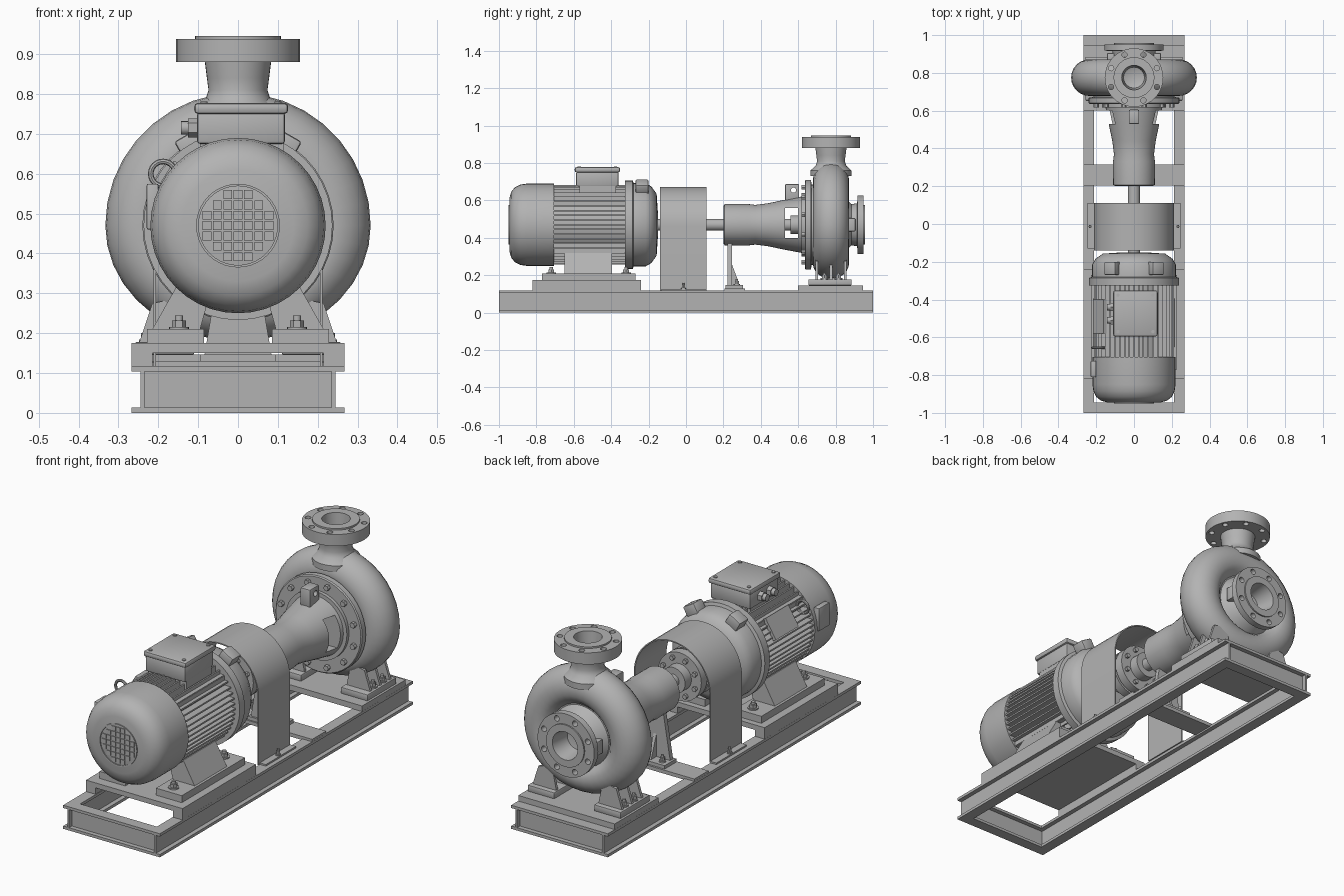
import bpy, bmesh
from math import sin, cos, pi, radians, sqrt
from mathutils import Vector, Matrix

cube = bpy.data.objects.get("Cube")
if cube:
    bpy.data.objects.remove(cube)

grey = bpy.data.materials.new("machine grey")
grey.use_nodes = True
grey.diffuse_color = (0.45, 0.45, 0.45, 1)
grey.node_tree.nodes["Principled BSDF"].inputs["Base Color"].default_value = grey.diffuse_color

AXIS = 0.47          # shaft height
PUMP = 0.775         # pump centre along y
parts = []


def finish(name, bm):
    bmesh.ops.recalc_face_normals(bm, faces=bm.faces)
    mesh = bpy.data.meshes.new(name)
    bm.to_mesh(mesh)
    bm.free()
    mesh.materials.append(grey)
    ob = bpy.data.objects.new(name, mesh)
    bpy.context.collection.objects.link(ob)
    parts.append(ob)
    return ob


def box(name, x, y, z, bevel=0):
    bm = bmesh.new()
    bmesh.ops.create_cube(bm, size=1)
    for v in bm.verts:
        v.co = [r[0] + (r[1] - r[0]) * (c + 0.5) for r, c in zip((x, y, z), v.co)]
    if bevel:
        bmesh.ops.bevel(bm, geom=bm.edges[:], offset=bevel, segments=2, affect='EDGES', profile=0.5)
    return finish(name, bm)


def prism(name, pts, a, b, axis='y'):
    """Extrude a flat outline along x or y; outline is (across, height)."""
    bm = bmesh.new()
    put = (lambda u, v: (u, a, v)) if axis == 'y' else (lambda u, v: (a, u, v))
    face = bm.faces.new([bm.verts.new(put(u, v)) for u, v in pts])
    new = bmesh.ops.extrude_face_region(bm, geom=[face])["geom"]
    move = Vector((0, b - a, 0)) if axis == 'y' else Vector((b - a, 0, 0))
    bmesh.ops.translate(bm, vec=move, verts=[g for g in new if isinstance(g, bmesh.types.BMVert)])
    return finish(name, bm)


def lathe(name, profile, axis='y', at=(0, 0, AXIS), segs=32):
    """Revolve (radius, distance along axis) points."""
    bm = bmesh.new()
    vs = [bm.verts.new((r, 0, d)) for r, d in profile]
    es = [bm.edges.new(p) for p in zip(vs, vs[1:])]
    bmesh.ops.spin(bm, geom=vs + es, cent=(0, 0, 0), axis=(0, 0, 1), angle=2 * pi, steps=segs)
    bmesh.ops.remove_doubles(bm, verts=bm.verts, dist=1e-5)
    turn = {'y': Matrix.Rotation(-pi / 2, 4, 'X'), 'x': Matrix.Rotation(pi / 2, 4, 'Y'), 'z': Matrix()}[axis]
    bmesh.ops.transform(bm, matrix=Matrix.Translation(at) @ turn, verts=bm.verts)
    return finish(name, bm)


def rod(name, r, a, b, axis='y', at=(0, 0, AXIS), segs=24):
    return lathe(name, [(0, a), (r, a), (r, b), (0, b)], axis, at, segs)


def bolt(name, x, y, z, r=0.018):
    rod(name + "_washer", r * 1.4, 0, 0.006, 'z', (x, y, z), 16)
    rod(name + "_nut", r, 0.006, 0.022, 'z', (x, y, z), 6)
    rod(name + "_stud", r * 0.55, 0.02, 0.034, 'z', (x, y, z), 12)


def cut(ob, cutter):
    mod = ob.modifiers.new("cut", 'BOOLEAN')
    mod.operation, mod.object, mod.solver = 'DIFFERENCE', cutter, 'EXACT'
    bpy.context.view_layer.objects.active = ob
    bpy.ops.object.modifier_apply(modifier=mod.name)
    parts.remove(cutter)
    bpy.data.objects.remove(cutter)


def ring(n, radius, phase=0.5):
    return [(radius * cos(2 * pi * (i + phase) / n), radius * sin(2 * pi * (i + phase) / n)) for i in range(n)]


def beam(c, w=0.0275, web=0.005, h=0.118, t=0.014):
    half = [(w, 0), (w, t), (web, t), (web, h - t), (w, h - t), (w, h)]
    return [(c + u, v) for u, v in half] + [(c - u, v) for u, v in reversed(half)]


# Skid frame
for s in (-1, 1):
    prism("side_beam", beam(s * 0.24), -1, 1)
    prism("end_beam", beam(s * 0.9725), -0.236, 0.236, 'x')
box("support_cross_plate", (-0.267, 0.267), (0.205, 0.315), (0.112, 0.13))
box("pump_base_plate", (-0.267, 0.267), (0.6, 0.945), (0.118, 0.146))
box("motor_base_plate", (-0.267, 0.267), (-0.82, -0.24), (0.15, 0.175))
for s in (-1, 1):
    box("motor_base_skirt", sorted((s * 0.215, s * 0.267)), (-0.82, -0.24), (0.118, 0.15))

# Motor housing
lathe("fan_cowl", [(0, -0.945), (0.14, -0.945), (0.175, -0.935), (0.2, -0.915), (0.215, -0.885),
                   (0.22, -0.85), (0.22, -0.705), (0.19, -0.705), (0, -0.705)], segs=40)
rod("motor_core", 0.185, -0.71, -0.31, segs=40)
lathe("drive_end_bell", [(0, -0.325), (0.237, -0.325), (0.237, -0.285), (0.222, -0.28), (0.222, -0.215),
                         (0.205, -0.185), (0.165, -0.157), (0.06, -0.15), (0, -0.15)], segs=40)
for i in range(-6, 7):
    d = i * 0.025
    w = sqrt(0.213 ** 2 - d * d)
    box("side_fin", (-w, w), (-0.71, -0.32), (AXIS + d - 0.004, AXIS + d + 0.004))
    box("upright_fin", (d - 0.004, d + 0.004), (-0.71, -0.32), (AXIS - w, AXIS + w))

# Cooling grille
lathe("grille_rim", [(0.099, -0.944), (0.099, -0.95), (0.105, -0.95), (0.105, -0.944)], segs=40)
for i in range(-3, 4):
    for j in range(-3, 4):
        if i * i + j * j <= 10:
            x, z = i * 0.026, AXIS + j * 0.026
            box("grille_cell", (x - 0.011, x + 0.011), (-0.949, -0.944), (z - 0.011, z + 0.011))

# Terminal box with cable glands
box("terminal_neck", (-0.095, 0.115), (-0.57, -0.375), (0.61, 0.7))
box("terminal_box", (-0.103, 0.118), (-0.587, -0.36), (0.675, 0.755), 0.008)
box("terminal_lid", (-0.11, 0.126), (-0.595, -0.352), (0.75, 0.778), 0.01)
for x in (-0.085, 0.1):
    for y in (-0.57, -0.377):
        rod("lid_screw", 0.009, 0.776, 0.782, 'z', (x, y, 0), 12)
for y in (-0.51, -0.44):
    rod("cable_gland", 0.024, -0.125, -0.1, 'x', (0, y, 0.715), 6)
    rod("gland_cap", 0.017, -0.143, -0.12, 'x', (0, y, 0.715), 16)

# Lifting lugs, eye ring and side plates
for s in (-1, 1):
    lug = box("lifting_lug", (-0.035, 0.035), (-0.27, -0.2), (0.2, 0.262), 0.008)
    lug.data.transform(Matrix.Translation((0, 0, AXIS)) @ Matrix.Rotation(s * 0.52, 4, 'Y'))
circle = [(0.031 + 0.007 * cos(a * pi / 4), 0.007 * sin(a * pi / 4)) for a in range(9)]
lathe("eye_ring", circle, at=(-0.188, -0.655, 0.6), segs=24)
box("cowl_side_box", (-0.229, -0.2), (-0.81, -0.725), (0.46, 0.575), 0.004)
plate = box("rating_plate", (-0.222, -0.205), (-0.58, -0.4), (-0.055, 0.055))
plate.data.transform(Matrix.Translation((0, 0, AXIS)) @ Matrix.Rotation(0.55, 4, 'Y'))

# Motor feet
for s in (-1, 1):
    box("motor_foot", sorted((s * 0.085, s * 0.228)), (-0.77, -0.27), (0.175, 0.21))
    prism("motor_pedestal", [(s * 0.095, 0.21), (s * 0.215, 0.21), (s * 0.15, 0.325), (s * 0.07, 0.3)], -0.65, -0.395)
    for y in (-0.72, -0.32):
        bolt("motor_bolt", s * 0.148, y, 0.21)

# Shaft and coupling
rod("shaft", 0.032, -0.16, 0.64)
for a, b, r in ((-0.11, -0.05, 0.065), (-0.05, -0.005, 0.12), (0.005, 0.05, 0.12), (0.05, 0.1, 0.065)):
    rod("coupling_hub", r, a, b, segs=32)
for x, z in ring(8, 0.095):
    rod("coupling_bolt", 0.012, -0.065, 0.065, at=(x, 0, AXIS + z), segs=6)

# Coupling guard: bent sheet with outward feet
R, T = 0.212, 0.006
arc = [(cos(pi * i / 24), sin(pi * i / 24)) for i in range(25)]
outer = [(R * c, AXIS - 0.01 + R * k) for c, k in arc]
inner = [((R - T) * c, AXIS - 0.01 + (R - T) * k) for c, k in reversed(arc)]
prism("coupling_guard", [(R, 0.118)] + outer + [(-R, 0.118), (T - R, 0.118)] + inner + [(R - T, 0.118)], -0.14, 0.11)
for s in (-1, 1):
    box("guard_foot", sorted((s * 0.206, s * 0.245)), (-0.13, 0.11), (0.118, 0.126))
    bolt("guard_bolt", s * 0.232, -0.013, 0.125, 0.009)

# Bearing housing with open lantern and leg
housing = lathe("bearing_housing", [(0, 0.2), (0.1, 0.2), (0.11, 0.207), (0.111, 0.33), (0.106, 0.37), (0.115, 0.44),
                                    (0.132, 0.52), (0.147, 0.6), (0.155, 0.64), (0, 0.64)], segs=40)
cut(housing, box("window_cutter", (-0.3, 0.3), (0.53, 0.6), (0.4, 0.56)))
rod("seal_gland", 0.05, 0.56, 0.64)
lug = box("housing_lug", (-0.027, 0.027), (0.53, 0.605), (0.59, 0.688), 0.006)
cut(lug, rod("lug_hole", 0.014, -0.1, 0.1, 'x', (0, 0.575, 0.655), 16))
prism("support_leg", [(-0.085, 0.14), (0.085, 0.14), (0.04, 0.41), (-0.04, 0.41)], 0.222, 0.245)
prism("support_leg_rib", [(0.24, 0.14), (0.29, 0.14), (0.245, 0.26)], -0.008, 0.008, 'x')
box("support_foot", (-0.095, 0.095), (0.212, 0.305), (0.13, 0.147))
for s in (-1, 1):
    bolt("support_bolt", s * 0.06, 0.272, 0.147, 0.012)

# Pump casing
profile = [(0, -0.09), (0.2, -0.09)]
profile += [(0.235 + 0.098 * cos(radians(a)), 0.097 * sin(radians(a))) for a in range(-90, 121, 15)]
profile += [(0.16, 0.055), (0, 0.055)]
volute = lathe("volute_casing", profile, at=(0, PUMP, AXIS), segs=36)
for v in volute.data.vertices:
    if v.co.z < AXIS:
        v.co.z = AXIS + (v.co.z - AXIS) * 0.87
lathe("casing_cover", [(0, 0.635), (0.235, 0.635), (0.24, 0.64), (0.24, 0.668), (0.215, 0.672), (0.215, 0.7), (0, 0.7)], segs=40)
rod("cover_step", 0.17, 0.618, 0.64, segs=40)
for x, z in ring(12, 0.207):
    rod("cover_bolt", 0.014, 0.617, 0.64, at=(x, 0, AXIS + z), segs=6)

# Discharge and suction nozzles with drilled flanges
discharge = lathe("discharge_nozzle", [(0, 0.8), (0.055, 0.82), (0.065, 0.946), (0.108, 0.946), (0.108, 0.938), (0.155, 0.938),
                                       (0.155, 0.88), (0.083, 0.88), (0.078, 0.84), (0.074, 0.81), (0.082, 0.785),
                                       (0.11, 0.76), (0.11, 0.73), (0, 0.73)], 'z', (0, PUMP, 0), 40)
suction = lathe("suction_nozzle", [(0, 0.85), (0.055, 0.86), (0.07, 0.957), (0.105, 0.957), (0.105, 0.95), (0.157, 0.95),
                                   (0.157, 0.918), (0.115, 0.915), (0.11, 0.885), (0.135, 0.86), (0.16, 0.82), (0, 0.82)], segs=40)
for a, b in ring(8, 0.131):
    cut(discharge, rod("hole_cutter", 0.014, 0.86, 0.96, 'z', (a, PUMP + b, 0), 16))
    cut(suction, rod("hole_cutter", 0.014, 0.916, 0.97, 'y', (a, 0, AXIS + b), 16))
for s in (-1, 1):
    box("suction_lug", sorted((s * 0.1, s * 0.142)), (0.86, 0.905), (AXIS - 0.035, AXIS + 0.035), 0.004)

# Pump feet with gussets
for s in (-1, 1):
    box("pump_foot", sorted((s * 0.11, s * 0.258)), (0.655, 0.885), (0.146, 0.178), 0.004)
    for y in (0.692, 0.768, 0.845):
        prism("foot_gusset", [(s * 0.115, 0.17), (s * 0.25, 0.17), (s * 0.215, 0.275), (s * 0.14, 0.29)], y, y + 0.014)
    for y in (0.74, 0.815):
        bolt("pump_bolt", s * 0.228, y, 0.178, 0.015)

# Smooth round surfaces, keep machined edges crisp
bpy.ops.object.select_all(action='DESELECT')
for ob in parts:
    ob.select_set(True)
bpy.context.view_layer.objects.active = parts[0]
bpy.ops.object.shade_smooth_by_angle(angle=radians(32))
